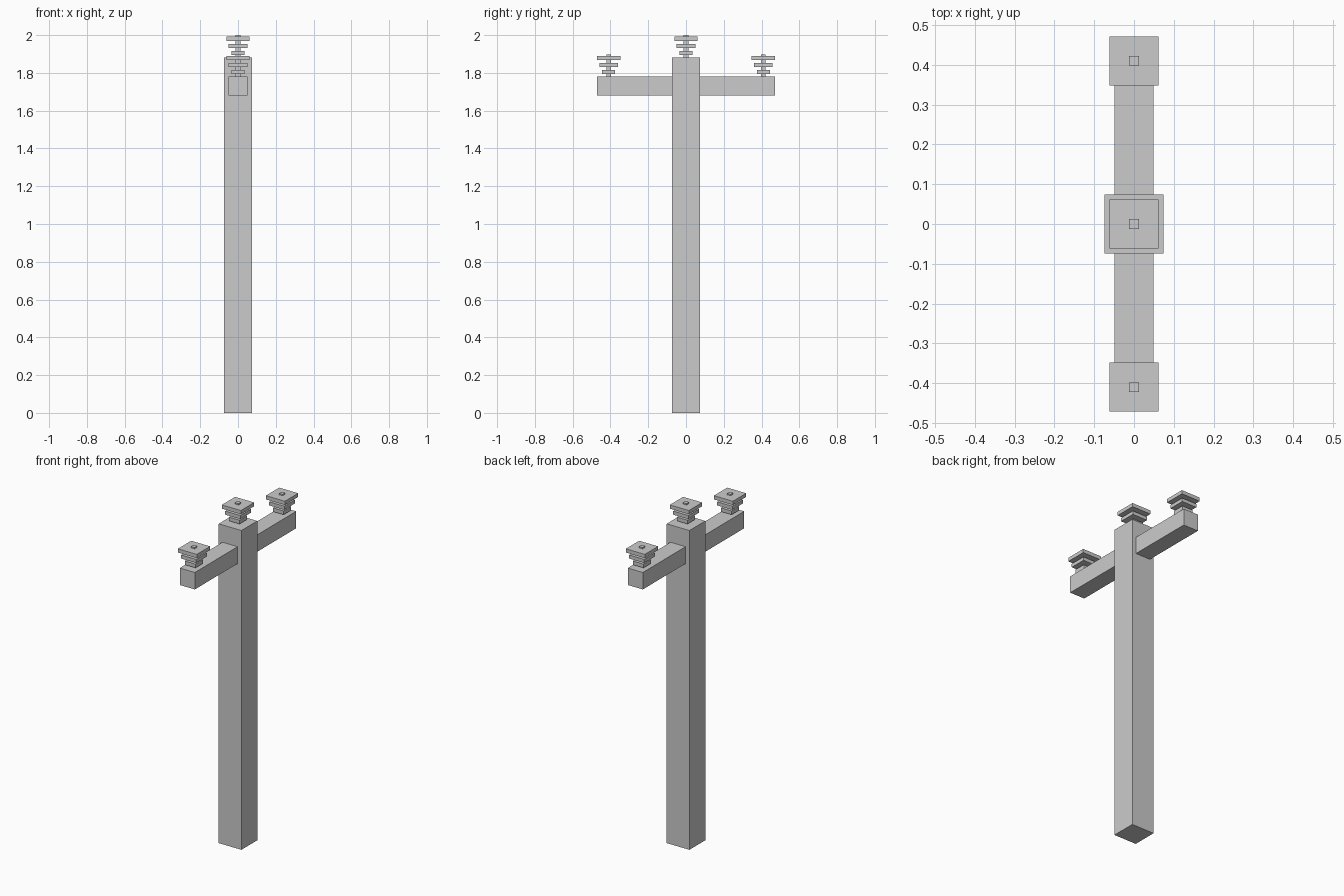
import bpy
import bmesh
from mathutils import Matrix, Vector

if "Cube" in bpy.data.objects:
    bpy.data.objects.remove(bpy.data.objects["Cube"])


def add_box(bm, center, size):
    m = Matrix.Translation(Vector(center)) @ Matrix.Diagonal((*size, 1.0))
    bmesh.ops.create_cube(bm, size=1.0, matrix=m)


def make_object(name, boxes):
    """Boxes are (half x, half y, z bottom, z top), centred on the object origin."""
    bm = bmesh.new()
    for hx, hy, z0, z1 in boxes:
        add_box(bm, (0, 0, (z0 + z1) / 2), (2 * hx, 2 * hy, z1 - z0))
    mesh = bpy.data.meshes.new(name)
    bm.to_mesh(mesh)
    bm.free()
    obj = bpy.data.objects.new(name, mesh)
    bpy.context.collection.objects.link(obj)
    return obj


POLE_TOP = 1.882
ARM_TOP = 1.78
ARM_HALF = 0.472
DISC_HALF = 0.062

# Upright pole and cross arm
make_object("pole", [(0.074, 0.074, 0, POLE_TOP)])
make_object("cross_arm", [(0.049, ARM_HALF, ARM_TOP - 0.1, ARM_TOP)])

# Insulators: thin stem with three square plates widening upwards
insulator = [
    (0.012, 0.012, 0.0, 0.118),
    (0.035, 0.035, 0.013, 0.035),
    (0.049, 0.049, 0.051, 0.072),
    (DISC_HALF, DISC_HALF, 0.088, 0.110),
]
arm_y = ARM_HALF - DISC_HALF
for name, y, z in (
    ("insulator_front", -arm_y, ARM_TOP),
    ("insulator_middle", 0.0, POLE_TOP),
    ("insulator_back", arm_y, ARM_TOP),
):
    make_object(name, insulator).location = (0, y, z)
